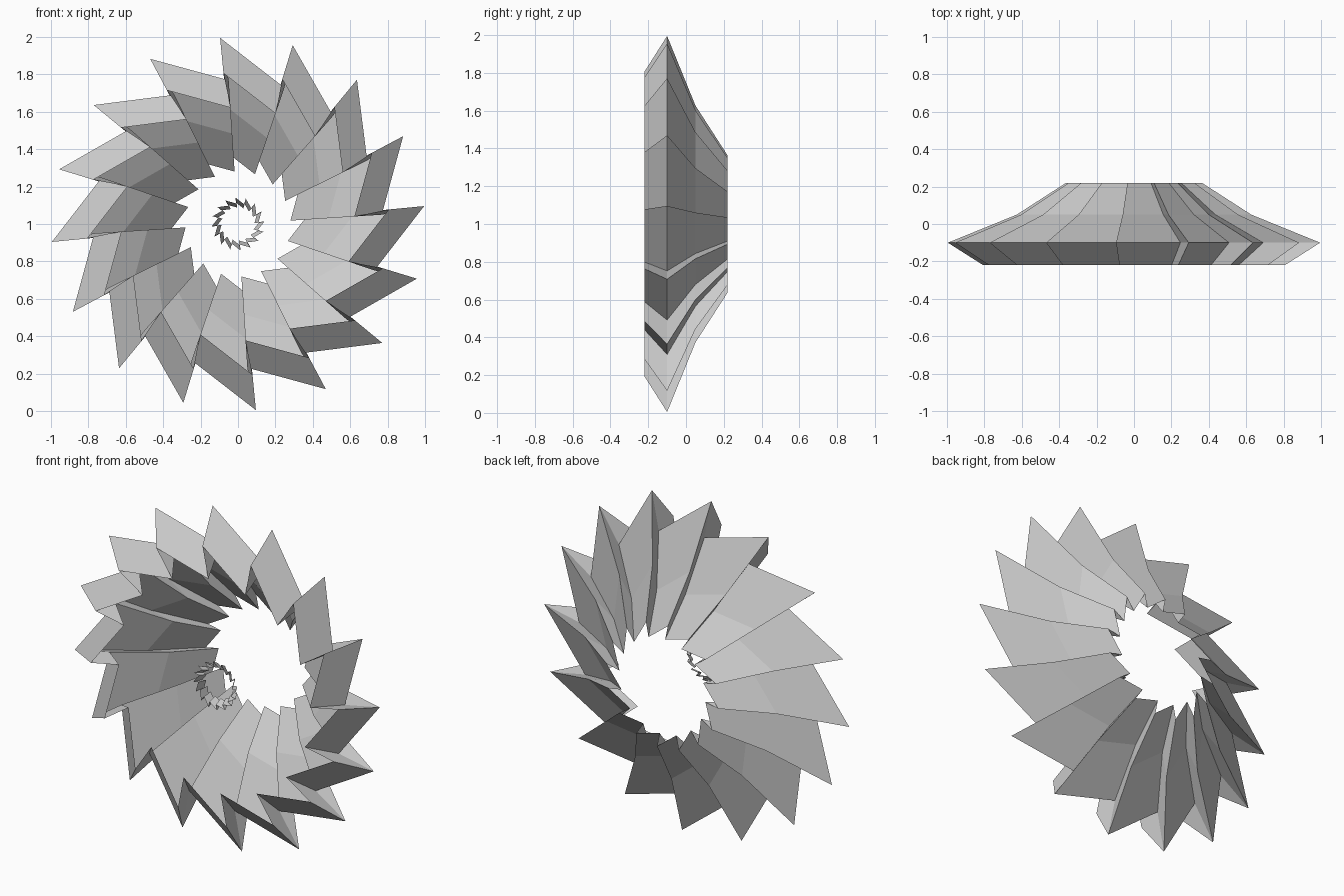
import bpy, bmesh
from math import cos, sin, radians

if "Cube" in bpy.data.objects:
    bpy.data.objects.remove(bpy.data.objects["Cube"])

TEETH = 16
TIP_ANGLE = 5.5      # angle of the first tooth tip, degrees
NOTCH = 0.77         # notch radius relative to tip radius
NOTCH_SHIFT = -1.8   # notch undercuts its tip slightly


def saw_ring(name, sections):
    """Loft a sawtooth outline through (y, tip radius) sections, open at both ends."""
    bm = bmesh.new()
    rings = []
    for y, r in sections:
        ring = []
        for k in range(TEETH):
            a = TIP_ANGLE + k * 360 / TEETH
            for ang, rad in ((a, r), (a + NOTCH_SHIFT, r * NOTCH)):
                t = radians(ang)
                ring.append(bm.verts.new((rad * cos(t), y, 1 + rad * sin(t))))
        rings.append(ring)
    n = TEETH * 2
    for a, b in zip(rings, rings[1:]):
        for i in range(n):
            j = (i + 1) % n
            bm.faces.new((a[i], b[i], b[j], a[j]))
    bmesh.ops.recalc_face_normals(bm, faces=bm.faces)
    me = bpy.data.meshes.new(name)
    bm.to_mesh(me)
    bm.free()
    ob = bpy.data.objects.new(name, me)
    bpy.context.collection.objects.link(ob)
    return ob


# large toothed funnel: front flange, wide rim, then tapering to the back
saw_ring("toothed_funnel", [(-0.22, 0.81), (-0.10, 1.0), (0.05, 0.63), (0.22, 0.365)])
# small toothed ring floating at the centre front
saw_ring("centre_ring", [(-0.215, 0.142), (-0.17, 0.115)])
